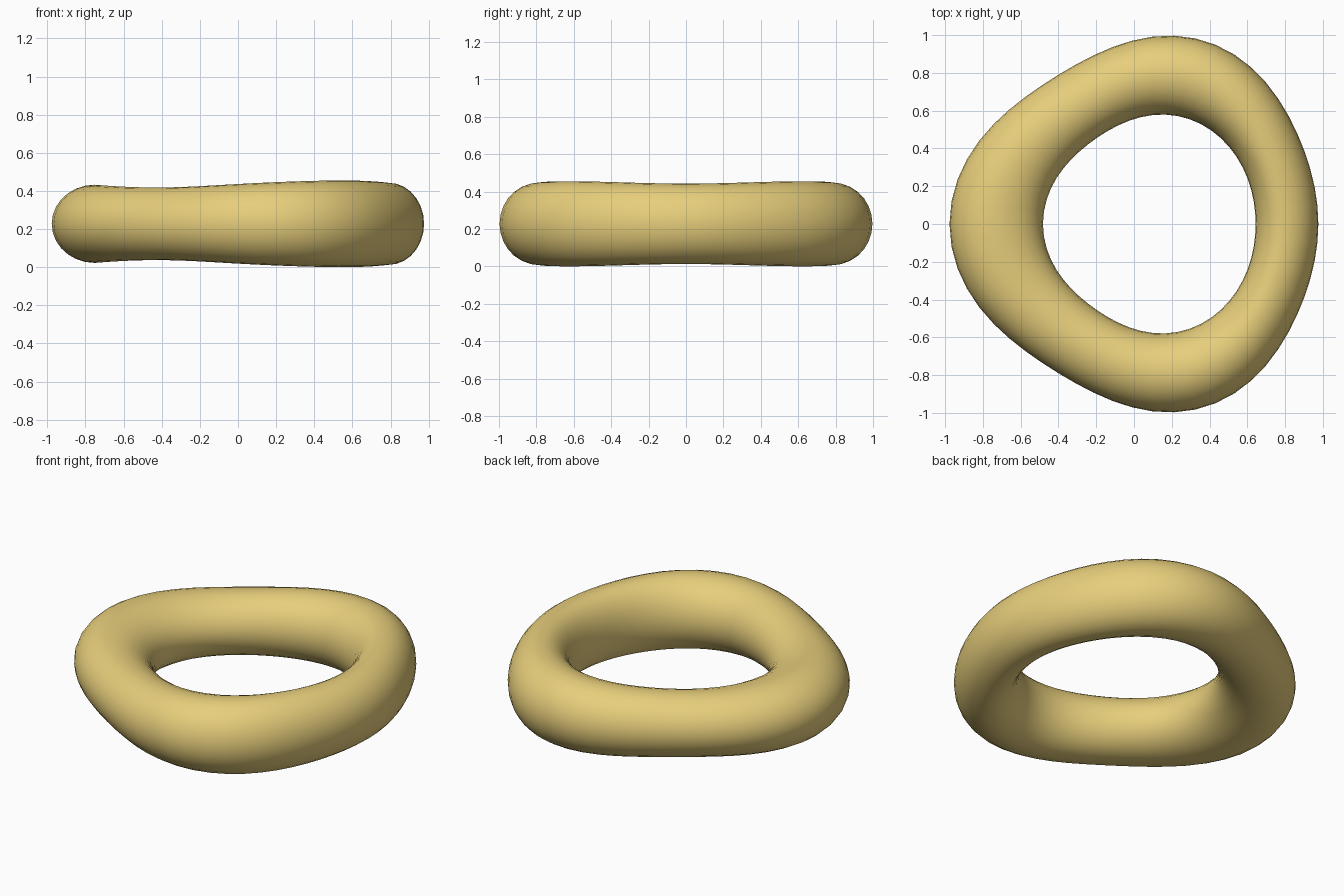
import bpy, bmesh
from math import cos, sin, pi

if "Cube" in bpy.data.objects:
    bpy.data.objects.remove(bpy.data.objects["Cube"])

SEG, SIDES = 56, 28
CX, CZ = 0.1, 0.2275

# Values every 30 degrees, from the right side (0) round to the left (180)
OUTER = [0.876, 0.898, 0.985, 0.992, 0.935, 1.003, 1.077]
INNER = [0.544, 0.560, 0.585, 0.577, 0.545, 0.560, 0.582]
HALF_HEIGHT = [0.215, 0.222, 0.227, 0.214, 0.194, 0.194, 0.205]


def wave(values, a):
    """Smooth, symmetric cosine interpolation of the values at angle a."""
    n = len(values) - 1
    total = 0
    for k in range(n + 1):
        c = sum(v * cos(pi * k * j / n) * (0.5 if j in (0, n) else 1)
                for j, v in enumerate(values)) * 2 / n
        total += c * cos(k * a) * (0.5 if k in (0, n) else 1)
    return total


# Wavy ring: egg-shaped sections swept round the centre
bm = bmesh.new()
rings = []
for i in range(SEG):
    a = 2 * pi * i / SEG
    ro, ri, h = (wave(v, a) for v in (OUTER, INNER, HALF_HEIGHT))
    crest = ro - 0.25 * (ro - ri) - 0.102
    ring = []
    for j in range(SIDES):
        t = 2 * pi * j / SIDES
        reach = ro - crest if cos(t) > 0 else crest - ri
        r = crest + reach * cos(t)
        ring.append(bm.verts.new((CX + r * cos(a), r * sin(a), CZ + h * sin(t))))
    rings.append(ring)
for i in range(SEG):
    p, q = rings[i], rings[(i + 1) % SEG]
    for j in range(SIDES):
        k = (j + 1) % SIDES
        bm.faces.new((p[j], q[j], q[k], p[k])).smooth = True

mesh = bpy.data.meshes.new("wavy_ring")
bm.to_mesh(mesh)
bm.free()
ring_obj = bpy.data.objects.new("wavy_ring", mesh)
bpy.context.collection.objects.link(ring_obj)

# Golden dough colour
mat = bpy.data.materials.new("golden")
mat.diffuse_color = (0.80, 0.62, 0.20, 1)
mat.use_nodes = True
mat.node_tree.nodes["Principled BSDF"].inputs["Base Color"].default_value = mat.diffuse_color
mesh.materials.append(mat)
